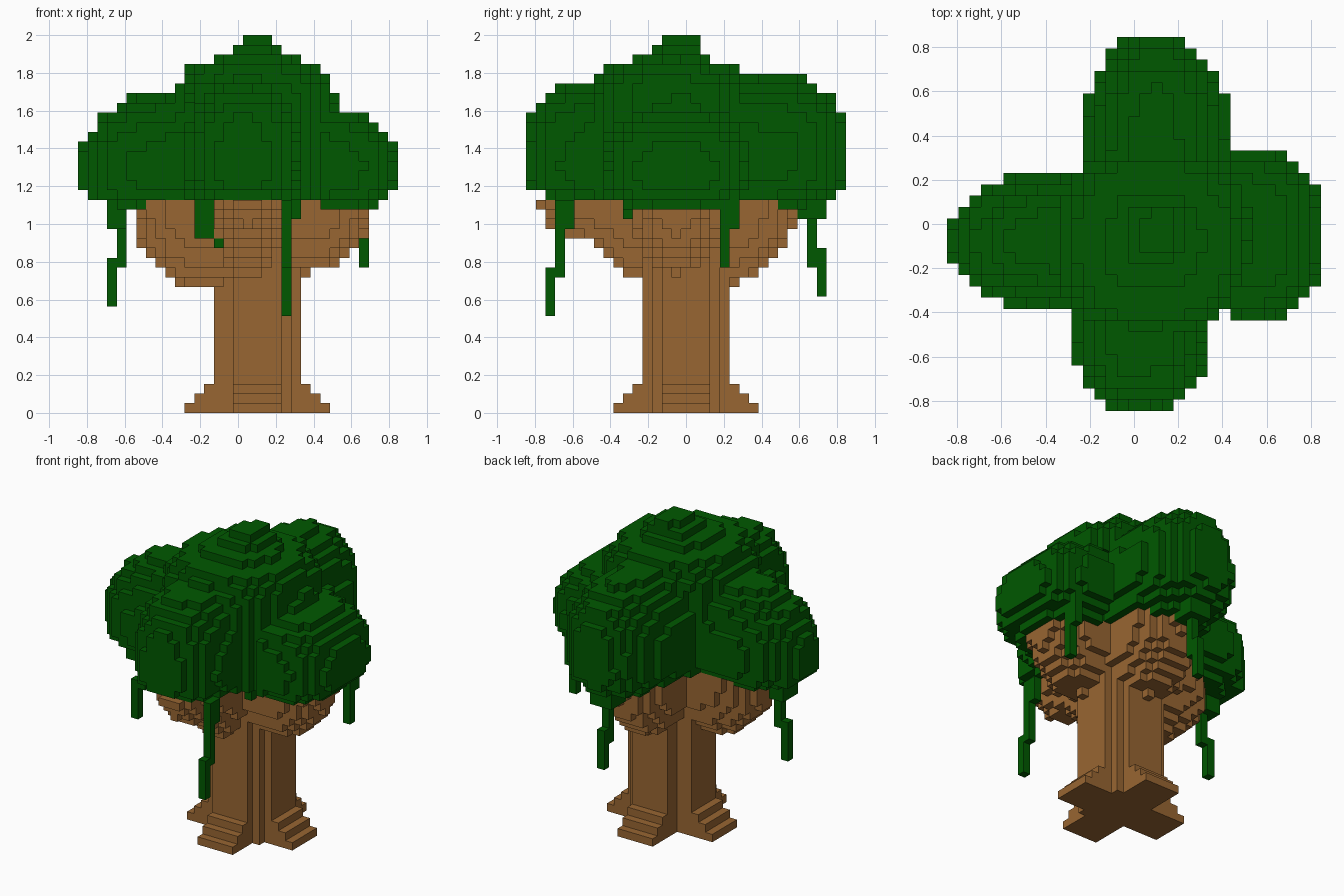
import bpy, bmesh
from mathutils import Vector, noise

if "Cube" in bpy.data.objects:
    bpy.data.objects.remove(bpy.data.objects["Cube"])

S = 2 / 39          # cube size; the model is 33 x 33 x 39 cubes
N, H = 33, 39


def material(name, rgb):
    m = bpy.data.materials.new(name)
    m.diffuse_color = (*rgb, 1)
    m.use_nodes = True
    m.node_tree.nodes["Principled BSDF"].inputs["Base Color"].default_value = m.diffuse_color
    return m


bark = material("bark brown", (0.314, 0.133, 0.032))
leaf = material("leaf green", (0.0, 0.098, 0.0))


def centre(c):
    return (c[0] - 16) * S, (c[1] - 16) * S, (c[2] + 0.5) * S


def cells_where(test, k0=0, k1=H):
    return {(i, j, k) for i in range(N) for j in range(N) for k in range(k0, k1)
            if test(*centre((i, j, k)))}


def box(i, j, k):
    """Cubes in inclusive index ranges."""
    return {(a, b, c) for a in range(i[0], i[1] + 1)
            for b in range(j[0], j[1] + 1) for c in range(k[0], k[1] + 1)}


# Trunk: a plus-shaped column with stepped roots
trunk = box((14, 22), (14, 18), (0, 22)) | box((16, 20), (12, 20), (0, 22))
trunk |= box((21, 21), (13, 19), (0, 22))
for k, r in enumerate((3, 2, 1)):
    trunk |= box((14 - r, 22 + r), (14, 18), (k, k))
    trunk |= box((16, 20), (12 - r, 20 + r), (k, k))

# Branches: lower halves of ellipsoids leaning out of the trunk (centre, radii)
BRANCHES = (((-0.18, -0.08, 1.10), (0.38, 0.27, 0.44)),
            ((0.36, -0.05, 1.12), (0.35, 0.25, 0.38)),
            ((0.05, -0.42, 1.17), (0.20, 0.38, 0.28)),
            ((0.05, -0.22, 1.12), (0.20, 0.30, 0.42)),
            ((0.10, 0.22, 1.10), (0.25, 0.36, 0.41)))


def in_branch(x, y, z):
    return any(sum(((p - c) / r) ** 2 for p, c, r in zip((x, y, z), ctr, rad)) < 1
               for ctr, rad in BRANCHES)


branches = cells_where(in_branch, 12, 22) - trunk

# Canopy arms: axis, sign, side offset, half width, start and length of the round end,
# bottom, middle and top height, rise towards the trunk, profile power, plan power
ARMS = ((0, -1, -0.075, 0.31, 0.38, 0.47, 1.06, 1.25, 1.70, 0.13, 2.1, 2.1),
        (0, 1, -0.05, 0.385, 0.46, 0.39, 1.06, 1.27, 1.61, 0.00, 2.4, 2.8),
        (0, 1, -0.05, 0.34, 0.28, 0.35, 1.09, 1.27, 1.76, 0.10, 2.4, 2.1),
        (1, -1, 0.026, 0.315, 0.45, 0.40, 1.10, 1.27, 1.76, 0.03, 3.0, 2.3),
        (1, 1, 0.10, 0.34, 0.40, 0.46, 1.06, 1.32, 1.79, 0.03, 2.8, 2.0))


def in_canopy(x, y, z):
    rough = 1 + 0.06 * noise.noise(Vector((x, y, z)) * 8)
    for axis, sign, side, half, start, length, zb, zm, zt, rise, p, q in ARMS:
        along, across = ((x, y) if axis == 0 else (y, x))
        along *= sign
        if along < (0.43 if half > 0.38 else 0):
            continue
        across = abs(across - side) / half
        end = max(0, along - start) / length
        peak = zt + rise * max(0, 1 - along / start)
        up = (z - zm) / (peak - zm if z > zm else zm - zb)
        p = p if z > zm else 2.4
        if (end ** p + abs(up) ** p) ** (q / p) + across ** q < rough:
            return True
    # central crown: a small peak widening into a rounded drum
    drop = 2 - z
    shift = min(0.06, 0.4 * drop)
    dist = (abs(x - 0.115 + shift / 2) ** 2.4 + abs(y + 0.02 + shift) ** 2.4) ** (1 / 2.4)
    return z > 1.13 and dist < min(0.385 + 0.03 * (drop > 0.25), 0.09 + 8 * drop ** 2) * rough


canopy = cells_where(in_canopy, 21) - trunk - branches

# Hanging vines, each with a leafy clump at its top
vines = (box((21, 21), (2, 2), (10, 14)) | box((21, 21), (3, 3), (14, 21))      # front
         | box((21, 21), (3, 4), (19, 21))
         | box((3, 3), (14, 14), (11, 15)) | box((4, 4), (14, 14), (15, 21))    # left
         | box((3, 4), (13, 15), (19, 21))
         | box((29, 29), (20, 20), (15, 21)) | box((29, 29), (20, 21), (19, 21))  # right
         | box((18, 18), (30, 30), (12, 16)) | box((18, 18), (29, 29), (15, 21))  # back
         | box((17, 19), (28, 30), (20, 21))
         | box((12, 13), (9, 9), (18, 21)) | box((14, 14), (9, 9), (17, 18))    # inner
         | box((22, 22), (10, 10), (20, 21)))
vines -= trunk | branches | canopy

solid = trunk | branches | canopy | vines


def build(name, cells, mat):
    """Make a mesh of the exposed cube faces."""
    bm = bmesh.new()
    verts = {}

    def vert(p):
        if p not in verts:
            verts[p] = bm.verts.new(((p[0] - 16.5) * S, (p[1] - 16.5) * S, p[2] * S))
        return verts[p]

    for c in sorted(cells):
        for axis in range(3):
            u, v = (axis + 1) % 3, (axis + 2) % 3
            for d in (-1, 1):
                n = list(c)
                n[axis] += d
                if tuple(n) in solid:
                    continue
                ring = []
                for a, b in ((0, 0), (1, 0), (1, 1), (0, 1))[::d]:
                    p = list(c)
                    p[axis] += d > 0
                    p[u] += a
                    p[v] += b
                    ring.append(vert(tuple(p)))
                bm.faces.new(ring)
    mesh = bpy.data.meshes.new(name)
    bm.to_mesh(mesh)
    bm.free()
    mesh.materials.append(mat)
    bpy.context.collection.objects.link(bpy.data.objects.new(name, mesh))


build("trunk", trunk, bark)
build("branches", branches, bark)
build("canopy", canopy, leaf)
build("vines", vines, leaf)
